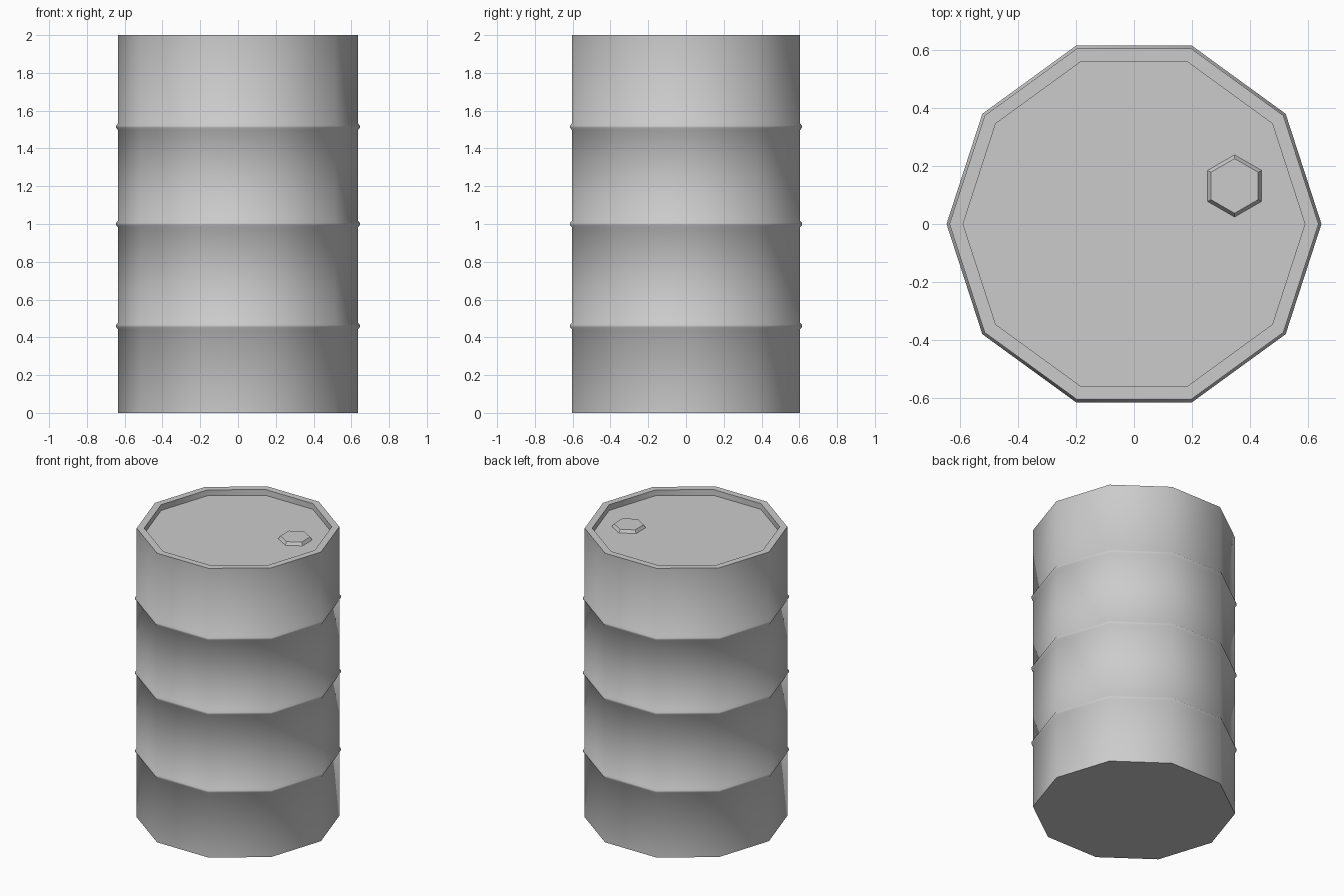
import bpy, bmesh
from math import cos, sin, pi, radians

if "Cube" in bpy.data.objects:
    bpy.data.objects.remove(bpy.data.objects["Cube"])

def lathe(name, profile, sides, centre=(0, 0), turn=0.0, smooth=None):
    """Spin a (radius, z) profile into a closed low-poly solid."""
    bm = bmesh.new()
    rings = [[bm.verts.new((centre[0] + r * cos(turn + 2 * pi * i / sides),
                            centre[1] + r * sin(turn + 2 * pi * i / sides), z))
              for i in range(sides)] for r, z in profile]
    for a, b in zip(rings, rings[1:]):
        for i in range(sides):
            j = (i + 1) % sides
            bm.faces.new((a[i], a[j], b[j], b[i]))
    bm.faces.new(rings[0][::-1])
    bm.faces.new(rings[-1])
    bmesh.ops.recalc_face_normals(bm, faces=bm.faces)
    mesh = bpy.data.meshes.new(name)
    bm.to_mesh(mesh)
    bm.free()
    obj = bpy.data.objects.new(name, mesh)
    bpy.context.collection.objects.link(obj)
    if smooth:
        bpy.ops.object.select_all(action='DESELECT')
        obj.select_set(True)
        bpy.context.view_layer.objects.active = obj
        bpy.ops.object.shade_smooth_by_angle(angle=smooth)
    return obj

R, RIB, LID = 0.635, 0.645, 1.96

# Drum: ten-sided wall with three thin ribs, raised rim and recessed lid
profile = [(R, 0)]
for z in (0.46, 1.0, 1.515):
    profile += [(R, z - 0.018), (RIB, z - 0.006), (RIB, z + 0.006), (R, z + 0.018)]
profile += [(R, 2.0), (0.588, 2.0), (0.588, LID)]
lathe("drum_body", profile, 10, smooth=radians(45))

# Hexagonal filler cap with sloped sides
lathe("filler_cap", [(0.107, LID - 0.005), (0.107, LID), (0.094, LID + 0.02)],
      6, centre=(0.346, 0.131), turn=pi / 2)
